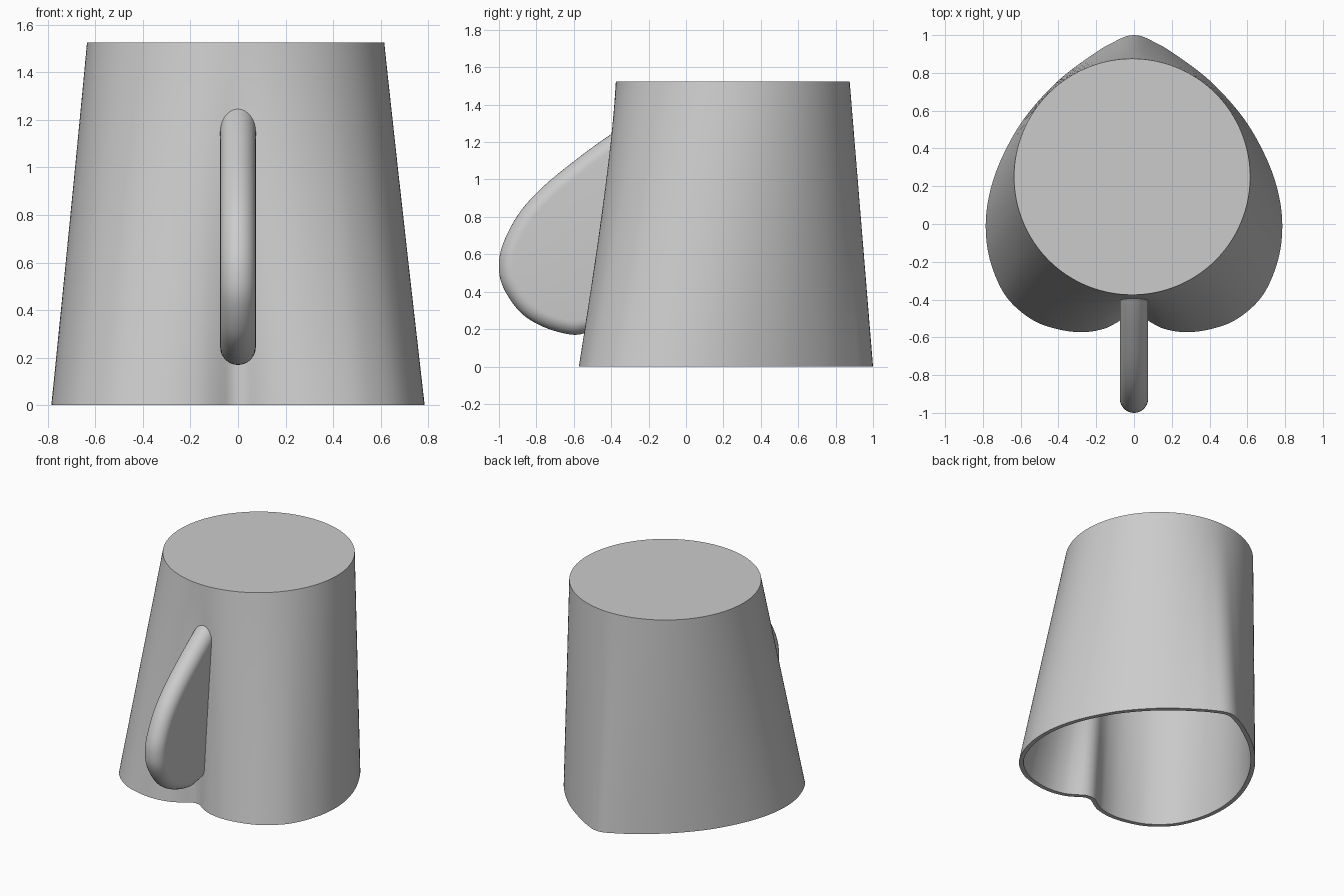
import bpy, bmesh, math
from mathutils import Vector

cube = bpy.data.objects.get("Cube")
if cube:
    bpy.data.objects.remove(cube, do_unlink=True)

grey = bpy.data.materials.new("plain grey")
grey.use_nodes = True
grey.diffuse_color = (0.6, 0.6, 0.6, 1)
grey.node_tree.nodes["Principled BSDF"].inputs["Base Color"].default_value = (0.6, 0.6, 0.6, 1)


def spline(points, steps=12):
    """Smooth curve through 2D points."""
    pts = [Vector(p) for p in points]
    pts = [2 * pts[0] - pts[1]] + pts + [2 * pts[-1] - pts[-2]]
    out = []
    for a, b, c, d in zip(pts, pts[1:], pts[2:], pts[3:]):
        for i in range(steps):
            t = i / steps
            out.append(0.5 * (2 * b + (c - a) * t + (2 * a - 5 * b + 4 * c - d) * t**2
                              + (3 * b - a - 3 * c + d) * t**3))
    return out + [pts[-2]]


def resample(path, count):
    """Evenly spaced points along a path, both ends included."""
    lengths = [0]
    for a, b in zip(path, path[1:]):
        lengths.append(lengths[-1] + (b - a).length)
    out, k = [], 0
    for i in range(count + 1):
        s = lengths[-1] * i / count
        while k < len(path) - 2 and lengths[k + 1] < s:
            k += 1
        out.append(path[k].lerp(path[k + 1], (s - lengths[k]) / (lengths[k + 1] - lengths[k])))
    return out


def normals(path, closed):
    """Left-hand unit normals of a 2D path."""
    n, out = len(path), []
    for i in range(n):
        a = path[i - 1] if closed or i else path[0]
        b = path[(i + 1) % n] if closed else path[min(i + 1, n - 1)]
        d = (b - a).normalized()
        out.append(Vector((-d.y, d.x)))
    return out


def finish(bm, name, angle):
    bmesh.ops.recalc_face_normals(bm, faces=bm.faces)
    mesh = bpy.data.meshes.new(name)
    bm.to_mesh(mesh)
    bm.free()
    obj = bpy.data.objects.new(name, mesh)
    bpy.context.collection.objects.link(obj)
    mesh.materials.append(grey)
    bpy.ops.object.select_all(action="DESELECT")
    obj.select_set(True)
    bpy.context.view_layer.objects.active = obj
    bpy.ops.object.shade_smooth_by_angle(angle=math.radians(angle))
    return obj


def bridge(bm, a, b):
    n = len(a)
    for i in range(n):
        bm.faces.new((a[i], a[(i + 1) % n], b[(i + 1) % n], b[i]))


# Cup: a heart-shaped open rim blending into a round closed end
HEIGHT, WALL, HALF, LEVELS = 1.525, 0.03, 90, 12
half = resample(spline([(0, -0.475), (0.035, -0.483), (0.08, -0.515), (0.16, -0.555),
                        (0.28, -0.573), (0.42, -0.553), (0.55, -0.5), (0.68, -0.38),
                        (0.76, -0.2), (0.785, -0.02), (0.765, 0.16), (0.7, 0.35),
                        (0.58, 0.56), (0.4, 0.76), (0.2, 0.91), (0.1, 0.967),
                        (0.045, 0.993), (0, 1.0)]), HALF)
heart = half + [Vector((-p.x, p.y)) for p in half[-2:0:-1]]
inner_heart = [p + WALL * n for p, n in zip(heart, normals(heart, True))]


def circle(radius):
    steps = [math.pi * i / HALF for i in range(2 * HALF)]
    return [Vector((radius * math.sin(a) - 0.01, 0.25 - radius * math.cos(a))) for a in steps]


def shell(bm, low, high, top):
    rings = []
    for k in range(LEVELS + 1):
        t = k / LEVELS
        rings.append([bm.verts.new((*p.lerp(q, t), top * t)) for p, q in zip(low, high)])
    for a, b in zip(rings, rings[1:]):
        bridge(bm, a, b)
    bm.faces.new(rings[-1])
    return rings[0]


bm = bmesh.new()
outer_rim = shell(bm, heart, circle(0.625), HEIGHT)
inner_rim = shell(bm, inner_heart, circle(0.625 - WALL), HEIGHT - WALL)
bridge(bm, outer_rim, inner_rim)
finish(bm, "cup_body", 40)

# Handle: a solid paddle with a fully rounded outer edge, rooted in the cup wall
R, ARC = 0.075, 16
edge = resample(spline([(-0.37, 1.26), (-0.44, 1.215), (-0.57, 1.12), (-0.757, 0.968),
                        (-0.89, 0.823), (-0.976, 0.663), (-1.0, 0.545), (-0.98, 0.43),
                        (-0.89, 0.294), (-0.767, 0.214), (-0.618, 0.171), (-0.53, 0.18),
                        (-0.45, 0.2)]), 72)
bm = bmesh.new()
sections = []
for p, n in zip(edge, normals(edge, False)):
    row = []
    for j in range(ARC + 1):
        a = math.pi * (j / ARC - 0.5)
        q = p + n * R * (1 - math.cos(a))
        root = -0.46 + 0.066 * q.y
        row.append(bm.verts.new((R * math.sin(a), min(q.x, root), q.y)))
    sections.append(row)
for a, b in zip(sections, sections[1:]):
    for j in range(ARC):
        bm.faces.new((a[j], a[j + 1], b[j + 1], b[j]))
for side in (0, ARC):
    bm.faces.new([row[side] for row in sections])
bm.faces.new(sections[0] + sections[-1][::-1])
finish(bm, "handle", 40)
